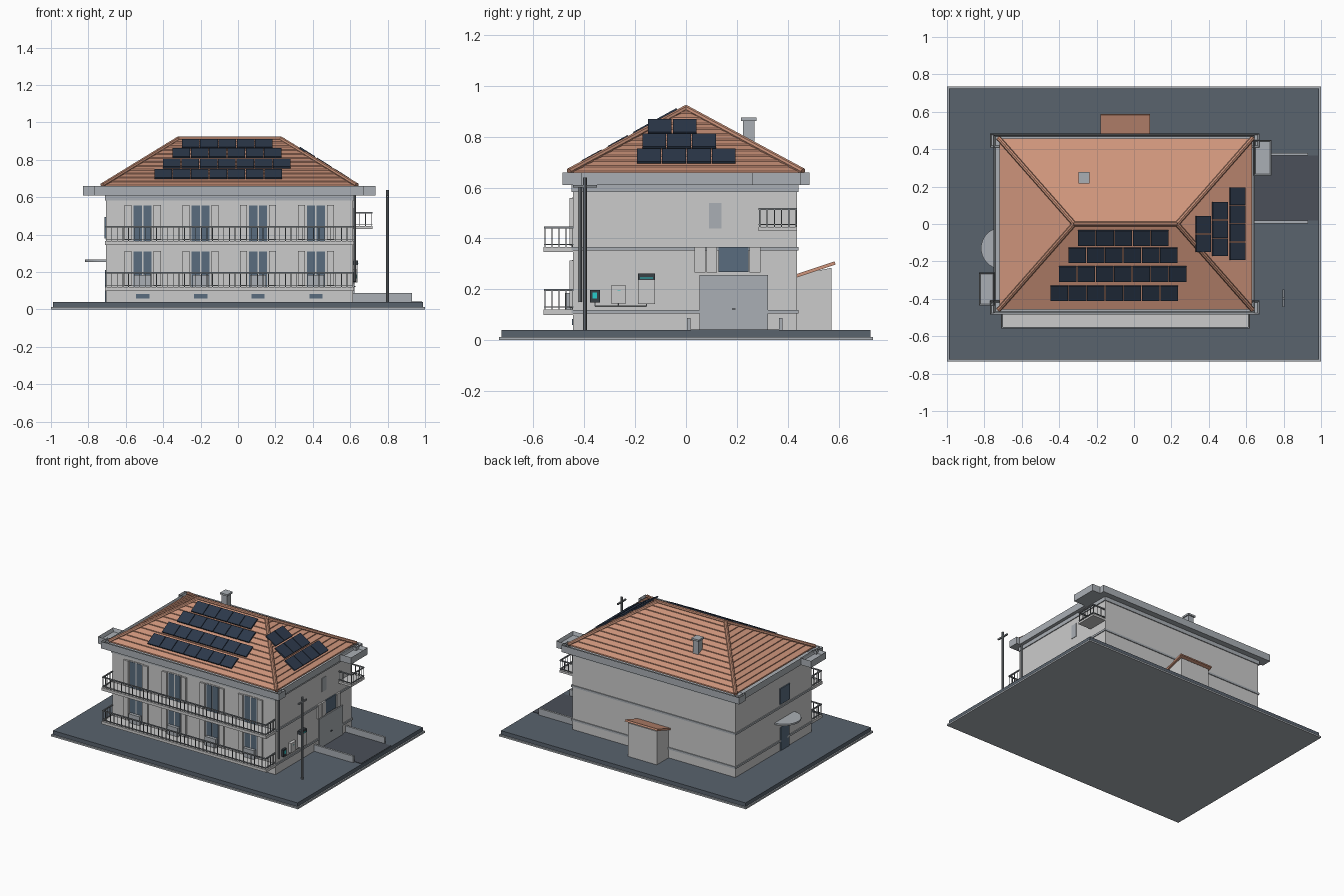
import bpy, bmesh, math
from mathutils import Vector, Matrix

if "Cube" in bpy.data.objects:
    bpy.data.objects.remove(bpy.data.objects["Cube"])

mats = {}
COL = {"slate": (.10, .125, .155), "drive": (.07, .08, .10), "tile": (.62, .30, .20), "cap": (.55, .27, .18),
       "cornice": (.40, .43, .46), "glass": (.10, .15, .21), "panel": (.025, .04, .07),
       "wall": (.70, .71, .72), "metal": (.22, .24, .26), "white": (.75, .77, .78),
       "dark": (.04, .05, .06), "cyan": (.02, .6, .6)}

def finish(name, bm, col):
    bmesh.ops.recalc_face_normals(bm, faces=bm.faces)
    me = bpy.data.meshes.new(name)
    bm.to_mesh(me)
    bm.free()
    ob = bpy.data.objects.new(name, me)
    bpy.context.collection.objects.link(ob)
    if col not in mats:
        mats[col] = bpy.data.materials.new(col)
        mats[col].diffuse_color = (*COL[col], 1)
    me.materials.append(mats[col])
    return ob

def add_box(bm, b, rot=None):
    # b = x0, x1, y0, y1, z0, z1
    c = Vector(((b[0]+b[1])/2, (b[2]+b[3])/2, (b[4]+b[5])/2))
    m = Matrix.Translation(c) @ (rot or Matrix()) @ Matrix.Diagonal((b[1]-b[0], b[3]-b[2], b[5]-b[4], 1))
    return bmesh.ops.create_cube(bm, size=1, matrix=m)["verts"]

def boxes(name, col, *bs, rot=None):
    bm = bmesh.new()
    for b in bs:
        add_box(bm, b, rot)
    return finish(name, bm, col)

def rods(name, col, r, pairs, n=8):
    bm = bmesh.new()
    for a, b in pairs:
        a, b = Vector(a), Vector(b)
        q = (b-a).to_track_quat('Z', 'Y').to_matrix().to_4x4()
        bmesh.ops.create_cone(bm, cap_ends=True, segments=n, radius1=r, radius2=r, depth=(b-a).length,
                              matrix=Matrix.Translation((a+b)/2) @ q)
    return finish(name, bm, col)

def tray(name, b, rim=.012, depth=.025):
    # open-topped gutter box
    bm = bmesh.new()
    add_box(bm, b)
    bm.normal_update()
    top = [f for f in bm.faces if f.normal.z > .9]
    bmesh.ops.inset_region(bm, faces=top, thickness=rim)
    bmesh.ops.translate(bm, vec=(0, 0, -depth), verts=top[0].verts)
    return finish(name, bm, "cornice")

def railing(name, path, z0, z1, step=.03):
    # rails and bars following a path in plan
    bm = bmesh.new()
    for (xa, ya), (xb, yb) in zip(path, path[1:]):
        for z, t in ((z1, .004), (z0+.012, .002)):
            add_box(bm, (min(xa, xb)-.004, max(xa, xb)+.004, min(ya, yb)-.004, max(ya, yb)+.004, z-2*t, z))
        n = max(1, round(math.hypot(xb-xa, yb-ya)/step))
        for i in range(n+1):
            x, y = xa+(xb-xa)*i/n, ya+(yb-ya)*i/n
            add_box(bm, (x-.002, x+.002, y-.002, y+.002, z0, z1-.003))
    return finish(name, bm, "metal")

X0, X1, Y0, Y1 = -.706, .615, -.445, .437

# ground
boxes("ground_rim", "cornice", (-1, 1, -.735, .735, 0, .012))
boxes("ground_slab", "slate", (-.99, .99, -.725, .725, .01, .04))
boxes("driveway", "drive", (X1, .985, .02, .365, .03, .043))
boxes("driveway_walls", "cornice", (X1, .93, .003, .018, .04, .088), (X1, .93, .365, .38, .04, .088))

# walls and bands
boxes("house_walls", "wall", (X0, X1, Y0, Y1, .03, .62))
e = .006
boxes("wall_bands", "cornice", *[(X0-e, X1+e, Y0-e, Y1+e, a, b)
                                 for a, b in ((.105, .119), (.352, .366), (.582, .61))])

# cornice gutters
tray("cornice", (-.75, .645, -.475, .475, .61, .66))
tray("front_cornice", (-.77, .67, -.485, -.41, .61, .66))
tray("back_cornice", (-.77, .67, .41, .485, .61, .66))
tray("left_canopy_tray", (-.83, -.745, -.435, -.26, .61, .66))
tray("right_canopy_tray", (.64, .735, .26, .45, .61, .66))

# hipped roof in stepped tile rows
CX, HX, HY, RX, ZE, ZR = -.045, .675, .457, .275, .66, .912
bm = bmesh.new()
rings = []
ROWS = 12
def ring(t, lift):
    hx, hy, z = HX+(RX-HX)*t, HY*(1-t), ZE+(ZR-ZE)*t+lift
    rings.append([bm.verts.new((CX+sx*hx, sy*hy, z)) for sx, sy in ((-1, -1), (1, -1), (1, 1), (-1, 1))])
for i in range(ROWS):
    ring(i/ROWS, -.004 if i == 0 else .006)
    if i == 0:
        ring(0, .006)
    ring((i+1)/ROWS, 0)
bm.faces.new(rings[0])
for a, b in zip(rings, rings[1:]):
    for k in range(4):
        bm.faces.new((a[k], a[(k+1) % 4], b[(k+1) % 4], b[k]))
bmesh.ops.remove_doubles(bm, verts=bm.verts, dist=1e-5)
finish("tiled_roof", bm, "tile")
ends = [(CX-RX, 0, ZR), (CX+RX, 0, ZR)]
rods("ridge_caps", "cap", .013, [(ends[0], ends[1])] +
     [(ends[(sx+1)//2], (CX+sx*(HX+.005), sy*(HY+.003), ZE+.004)) for sx in (-1, 1) for sy in (-1, 1)])

# solar panels
P = .0979
bm = bmesh.new()
rot = Matrix.Rotation(math.atan((ZR-ZE)/HY), 4, 'X')
for y, x0, n in ((-.075, -.30, 5), (-.167, -.35, 6), (-.267, -.40, 7), (-.37, -.447, 7)):
    z = ZE+(ZR-ZE)*(1+y/HY)+.016
    for i in range(n):
        add_box(bm, (x0+i*P, x0+i*P+P-.004, y-.045, y+.045, z-.005, z+.005), rot)
rot = Matrix.Rotation(math.atan((ZR-ZE)/(HX-RX)), 4, 'Y')
for x, y0, n in ((.37, -.15, 2), (.46, -.172, 3), (.553, -.192, 4)):
    z = ZE+(ZR-ZE)*(CX+HX-x)/(HX-RX)+.016
    for i in range(n):
        add_box(bm, (x-.047, x+.047, y0+i*P, y0+i*P+P-.004, z-.005, z+.005), rot)
finish("solar_panels", bm, "panel")

# chimney
boxes("chimney", "cornice", (-.29, -.245, .225, .27, .74, .865), (-.297, -.238, .217, .278, .863, .876))

# front balconies, doors, shutters, cellar windows
for lvl, z in (("lower", .12), ("upper", .366)):
    boxes(lvl+"_balcony_slab", "wall", (-.712, .62, -.56, Y0, z-.02, z))
    railing(lvl+"_balcony_railing", [(-.705, Y0), (-.705, -.555), (.613, -.555), (.613, Y0)], z, z+.081)
doors, shutters, frames, cellars, boxes_low = [], [], [], [], []
for c in (-.51, -.2, .107, .417):
    for z in (.12, .366):
        for s in (-1, 1):
            doors.append((c+s*.026-.022, c+s*.026+.022, Y0-.006, Y0+.01, z, z+.19))
            shutters.append((c+s*.078-.019, c+s*.078+.019, Y0-.013, Y0, z+.006, z+.193))
        frames.append((c-.056, c+.056, Y0-.004, Y0, z, z+.196))
    cellars.append((c-.036, c+.036, Y0-.004, Y0, .06, .083))
    boxes_low.append((c-.044, c+.044, Y0-.03, Y0-.008, .12, .185))
boxes("balcony_doors", "glass", *doors)
boxes("door_frames", "white", *frames)
boxes("front_shutters", "wall", *shutters)
boxes("cellar_windows", "glass", *cellars)
boxes("low_door_units", "cornice", *boxes_low)

# right side: garage, window, balcony
boxes("garage_door", "cornice", (X1, X1+.008, .053, .323, .04, .257))
boxes("garage_handle", "dark", (X1, X1+.014, .18, .195, .12, .125))
boxes("right_window", "glass", (X1, X1+.008, .127, .245, .268, .367))
boxes("right_shutters", "wall", *[(X1, X1+.012, a, b, .266, .367)
                                  for a, b in ((.033, .076), (.08, .122), (.25, .293))])
boxes("wall_vent", "cornice", (X1, X1+.003, .09, .14, .44, .54))
boxes("side_balcony_slab", "wall", (X1, .72, .285, Y1, .43, .445))
railing("side_balcony_railing", [(X1, .29), (.715, .29), (.715, Y1-.004), (X1, Y1-.004)], .445, .52)

# right side: energy equipment
boxes("meter", "dark", (X1, .632, -.377, -.339, .148, .198))
boxes("meter_screen", "cyan", (.63, .634, -.367, -.349, .165, .187))
boxes("inverter", "white", (X1, .637, -.295, -.236, .145, .215))
boxes("battery", "white", (X1, .64, -.188, -.122, .143, .26))
boxes("battery_top", "dark", (X1, .642, -.189, -.121, .237, .262))
boxes("indicator_lights", "cyan", (.63, .644, -.18, -.13, .243, .247), (.63, .639, -.27, -.258, .193, .196))
rods("cables", "metal", .002, [((.62, -.358, .135), (.62, -.155, .135))] +
     [((.62, y, .135), (.62, y, .15)) for y in (-.358, -.265, -.155)])
rods("downpipe", "metal", .007, [((.624, -.415, .15), (.624, -.415, .61))])

# utility pole
rods("utility_pole", "metal", .008, [((.8, -.398, .03), (.8, -.398, .64))])
boxes("pole_crossarm", "metal", (.795, .805, -.445, -.35, .60, .61))

# left side: door, round canopy, window
boxes("left_door", "glass", (X0-.006, X0, -.18, -.08, .04, .21))
boxes("left_window", "glass", (X0-.008, X0, -.185, -.075, .38, .495))
bm = bmesh.new()
pts = [bm.verts.new((X0-.112*math.sin(math.pi*i/20), -.13+.112*math.cos(math.pi*i/20), .254)) for i in range(21)]
f = bm.faces.new(pts)
ext = bmesh.ops.extrude_face_region(bm, geom=[f])
bmesh.ops.translate(bm, vec=(0, 0, .012), verts=[v for v in ext["geom"] if isinstance(v, bmesh.types.BMVert)])
if not f.is_valid or len(f.link_faces if hasattr(f, "link_faces") else []) == 0:
    bmesh.ops.holes_fill(bm, edges=bm.edges)
finish("round_canopy", bm, "cornice")

# back annex with lean-to roof
bm = bmesh.new()
vs = add_box(bm, (-.165, .07, Y1-.01, .573, .03, .255))
for v in vs:
    if v.co.z > .2 and v.co.y > .5:
        v.co.z = .285
finish("annex_walls", bm, "wall")
boxes("annex_roof", "tile", (-.18, .085, .43, .59, .272, .285), rot=Matrix.Rotation(math.atan(.05/.15), 4, 'X'))

for m in bpy.data.materials:
    if m.users and not m.is_grease_pencil:
        m.use_nodes = True
        m.node_tree.nodes["Principled BSDF"].inputs["Base Color"].default_value = m.diffuse_color
